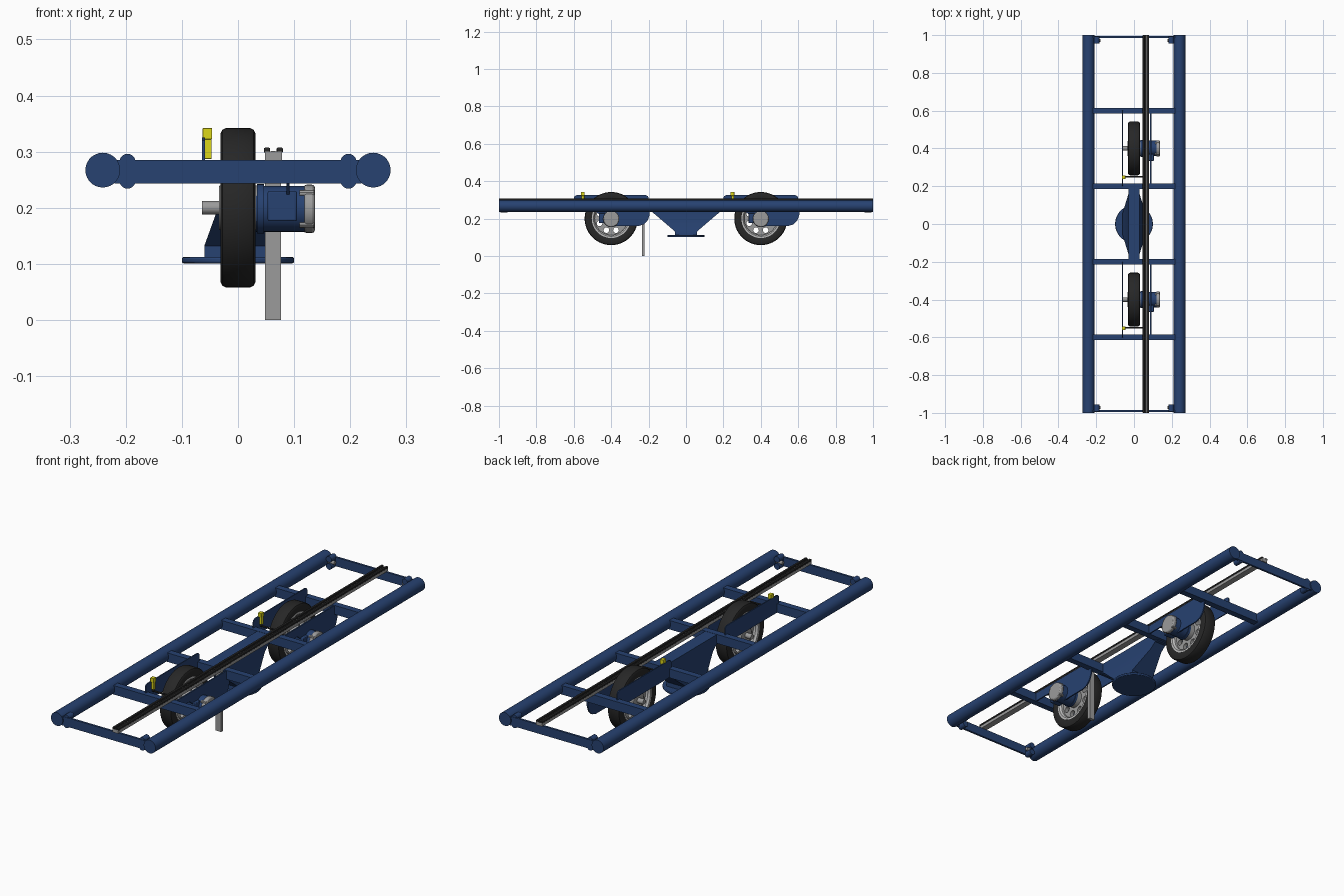
import bpy, bmesh, math
from mathutils import Matrix, Vector

if "Cube" in bpy.data.objects:
    bpy.data.objects.remove(bpy.data.objects["Cube"])


def mat(name, r, g, b):
    m = bpy.data.materials.new(name)
    m.diffuse_color = (r, g, b, 1)
    m.use_nodes = True
    m.node_tree.nodes["Principled BSDF"].inputs["Base Color"].default_value = m.diffuse_color
    return m


BLUE = mat("frame_blue", 0.02, 0.054, 0.165)
BLACK = mat("rubber_black", 0.02, 0.02, 0.02)
GREY = mat("metal_grey", 0.33, 0.33, 0.33)
LIGHT = mat("rim_light_grey", 0.5, 0.5, 0.5)
YELLOW = mat("sensor_yellow", 0.72, 0.68, 0.01)


def finish(name, bm, m, bevel=0):
    bmesh.ops.recalc_face_normals(bm, faces=bm.faces)
    me = bpy.data.meshes.new(name)
    bm.to_mesh(me)
    bm.free()
    me.materials.append(m)
    me.shade_smooth()
    me.set_sharp_from_angle(angle=math.radians(35))
    ob = bpy.data.objects.new(name, me)
    bpy.context.collection.objects.link(ob)
    if bevel:
        mod = ob.modifiers.new("bevel", 'BEVEL')
        mod.width, mod.segments, mod.limit_method = bevel, 2, 'ANGLE'
    return ob


def box(name, x0, x1, y0, y1, z0, z1, m, bevel=0):
    bm = bmesh.new()
    bmesh.ops.create_cube(bm, size=1)
    for v in bm.verts:
        v.co = ((x0 + x1) / 2 + v.co.x * (x1 - x0), (y0 + y1) / 2 + v.co.y * (y1 - y0),
                (z0 + z1) / 2 + v.co.z * (z1 - z0))
    return finish(name, bm, m, bevel)


def rod(name, a, b, r, m, seg=24, bevel=0):
    a, b = Vector(a), Vector(b)
    bm = bmesh.new()
    rot = (b - a).to_track_quat('Z', 'Y').to_matrix().to_4x4()
    bmesh.ops.create_cone(bm, cap_ends=True, segments=seg, radius1=r, radius2=r, depth=(b - a).length,
                          matrix=Matrix.Translation((a + b) / 2) @ rot)
    return finish(name, bm, m, bevel)


def plate(name, pts, x0, x1, m):
    """Extrude a (y, z) outline along x."""
    bm = bmesh.new()
    f = bm.faces.new([bm.verts.new((x0, y, z)) for y, z in pts])
    g = bmesh.ops.extrude_face_region(bm, geom=[f])
    bmesh.ops.translate(bm, verts=[v for v in g["geom"] if isinstance(v, bmesh.types.BMVert)], vec=(x1 - x0, 0, 0))
    return finish(name, bm, m)


def turned(name, profile, y, z, m, seg=48):
    """Revolve a closed (x, radius) profile about an x axis through y, z."""
    bm = bmesh.new()
    rings = []
    for i in range(seg):
        a = 2 * math.pi * i / seg
        rings.append([bm.verts.new((px, y + r * math.cos(a), z + r * math.sin(a))) for px, r in profile])
    n = len(profile)
    for i in range(seg):
        p, q = rings[i], rings[(i + 1) % seg]
        for k in range(n):
            bm.faces.new((p[k], p[(k + 1) % n], q[(k + 1) % n], q[k]))
    return finish(name, bm, m)


def holed_disc(name, x, y, z, radius, holes, hole_r, ring_r, half, m):
    """Disc facing x with a circle of round holes, from a filled 2D curve."""
    cu = bpy.data.curves.new(name, 'CURVE')
    cu.dimensions, cu.fill_mode, cu.extrude = '2D', 'BOTH', half

    def circle(cx, cy, r, n):
        s = cu.splines.new('POLY')
        s.points.add(n - 1)
        for i, p in enumerate(s.points):
            a = 2 * math.pi * i / n
            p.co = (cx + r * math.cos(a), cy + r * math.sin(a), 0, 1)
        s.use_cyclic_u = True
    circle(0, 0, radius, 48)
    for i in range(holes):
        a = 2 * math.pi * (i + 0.5) / holes
        circle(ring_r * math.cos(a), ring_r * math.sin(a), hole_r, 16)
    tmp = bpy.data.objects.new(name + "_curve", cu)
    bpy.context.collection.objects.link(tmp)
    bm = bmesh.new()
    bm.from_mesh(tmp.to_mesh())
    bpy.data.objects.remove(tmp)
    bmesh.ops.remove_doubles(bm, verts=bm.verts, dist=1e-5)
    bm.transform(Matrix.Translation((x, y, z)) @ Matrix.Rotation(math.pi / 2, 4, 'Y'))
    return finish(name, bm, m)


# Frame: side tubes, cross beams, end plates with brackets
for s in (-1, 1):
    rod("side_tube", (s * 0.241, -1, 0.267), (s * 0.241, 1, 0.267), 0.031, BLUE, 28)
    box("end_plate", -0.22, 0.22, s * 0.985, s * 0.995, 0.243, 0.285, BLUE)
    for t in (-1, 1):
        x = t * 0.197
        box("end_bracket", x - 0.014, x + 0.014, s * 0.978, s * 0.992, 0.246, 0.284, BLUE)
        for z in (0.248, 0.282):
            rod("bracket_round", (x, s * 0.955, z), (x, s * 0.993, z), 0.0142, BLUE, 20)
        rod("bracket_bolt", (x - t * 0.02, s * 0.972, 0.264), (x + t * 0.02, s * 0.972, 0.264), 0.008, GREY, 12)
for y in (-0.6, -0.2, 0.2, 0.6):
    box("cross_beam", -0.22, 0.22, y - 0.015, y + 0.015, 0.243, 0.285, BLUE)

# Centre spine, tapered pedestal and turntable disc
box("centre_spine", -0.03, 0.03, -0.2, 0.2, 0.238, 0.284, BLUE)
bm = bmesh.new()
rings = [[bm.verts.new((sx * hx, sy * hy, z)) for sx, sy in ((-1, -1), (1, -1), (1, 1), (-1, 1))]
         for hx, hy, z in ((0.06, 0.06, 0.108), (0.06, 0.06, 0.132), (0.03, 0.157, 0.215), (0.03, 0.187, 0.24))]
for p, q in zip(rings, rings[1:]):
    for i in range(4):
        bm.faces.new((p[i], p[(i + 1) % 4], q[(i + 1) % 4], q[i]))
bm.faces.new(rings[0])
bm.faces.new(rings[-1])
finish("pedestal", bm, BLUE)
rod("turntable_disc", (0, 0, 0.101), (0, 0, 0.112), 0.1, BLUE, 48, 0.003)

# Guide rail with black edge strips, and the hanging leg
box("guide_rail", 0.048, 0.078, -1, 1, 0.284, 0.300, GREY)
for x in (0.0515, 0.0745):
    box("rail_strip", x - 0.0055, x + 0.0055, -1, 1, 0.298, 0.307, BLACK, 0.002)
box("rail_chain", 0.059, 0.067, -1, 1, 0.298, 0.3015, BLACK)
box("hanging_leg", 0.048, 0.077, -0.236, -0.221, 0, 0.285, GREY)

# Drive units: tyre, rim, motor, arms and sensor
for c in (-0.4, 0.4):
    turned("tyre", [(-0.027, 0.1), (-0.031, 0.11), (-0.031, 0.133), (-0.028, 0.139), (-0.022, 0.142),
                    (0.022, 0.142), (0.028, 0.139), (0.031, 0.133), (0.031, 0.11), (0.027, 0.1)], c, 0.2, BLACK, 56)
    turned("rim_ring", [(-0.029, 0.104), (-0.029, 0.095), (-0.02, 0.088), (0.02, 0.088),
                        (0.029, 0.095), (0.029, 0.104)], c, 0.2, LIGHT)
    holed_disc("rim_disc", 0, c, 0.2, 0.09, 8, 0.015, 0.067, 0.009, GREY)
    rod("wheel_hub", (-0.034, c, 0.2), (0.036, c, 0.2), 0.04, GREY, 32, 0.003)
    rod("wheel_axle", (-0.064, c, 0.2), (-0.03, c, 0.2), 0.012, GREY, 16)
    rod("motor_body", (0.032, c, 0.198), (0.119, c, 0.198), 0.041, BLUE, 32)
    rod("motor_flange", (0.034, c, 0.198), (0.046, c, 0.198), 0.044, BLUE, 32)
    rod("motor_cap", (0.117, c, 0.198), (0.137, c, 0.198), 0.043, GREY, 32, 0.005)
    for k in range(4):
        a = math.pi * (k / 2 + 0.25)
        y, z = c + 0.038 * math.cos(a), 0.198 + 0.038 * math.sin(a)
        rod("motor_bolt", (0.11, y, z), (0.135, y, z), 0.007, GREY, 10)
    box("terminal_box", 0.053, 0.105, c - 0.066, c - 0.03, 0.176, 0.23, BLUE, 0.003)
    # motor side plate with its rounded lobe
    plate("motor_arm", [(c + y, z) for y, z in (
        (-0.19, 0.284), (0.19, 0.284), (0.206, 0.25), (0.206, 0.22), (0.195, 0.19), (0.175, 0.169), (0.145, 0.16),
        (0.05, 0.16), (0, 0.158), (-0.03, 0.175), (-0.05, 0.21), (-0.09, 0.243), (-0.19, 0.243))], 0.086, 0.092, BLUE)
    # outer side plate beside the wheel
    plate("wheel_arm", [(c + y, z) for y, z in (
        (-0.2, 0.244), (0.2, 0.244), (0.2, 0.31), (0.196, 0.32), (0.185, 0.325),
        (-0.185, 0.325), (-0.196, 0.32), (-0.2, 0.31))], -0.064, -0.059, BLUE)
    rod("sensor_rod", (-0.06, c - 0.15, 0.278), (0.05, c - 0.15, 0.278), 0.004, BLACK, 10)
    box("sensor_body", -0.059, -0.047, c - 0.158, c - 0.144, 0.287, 0.325, YELLOW, 0.001)
    box("sensor_head", -0.063, -0.046, c - 0.162, c - 0.142, 0.322, 0.342, YELLOW, 0.001)
